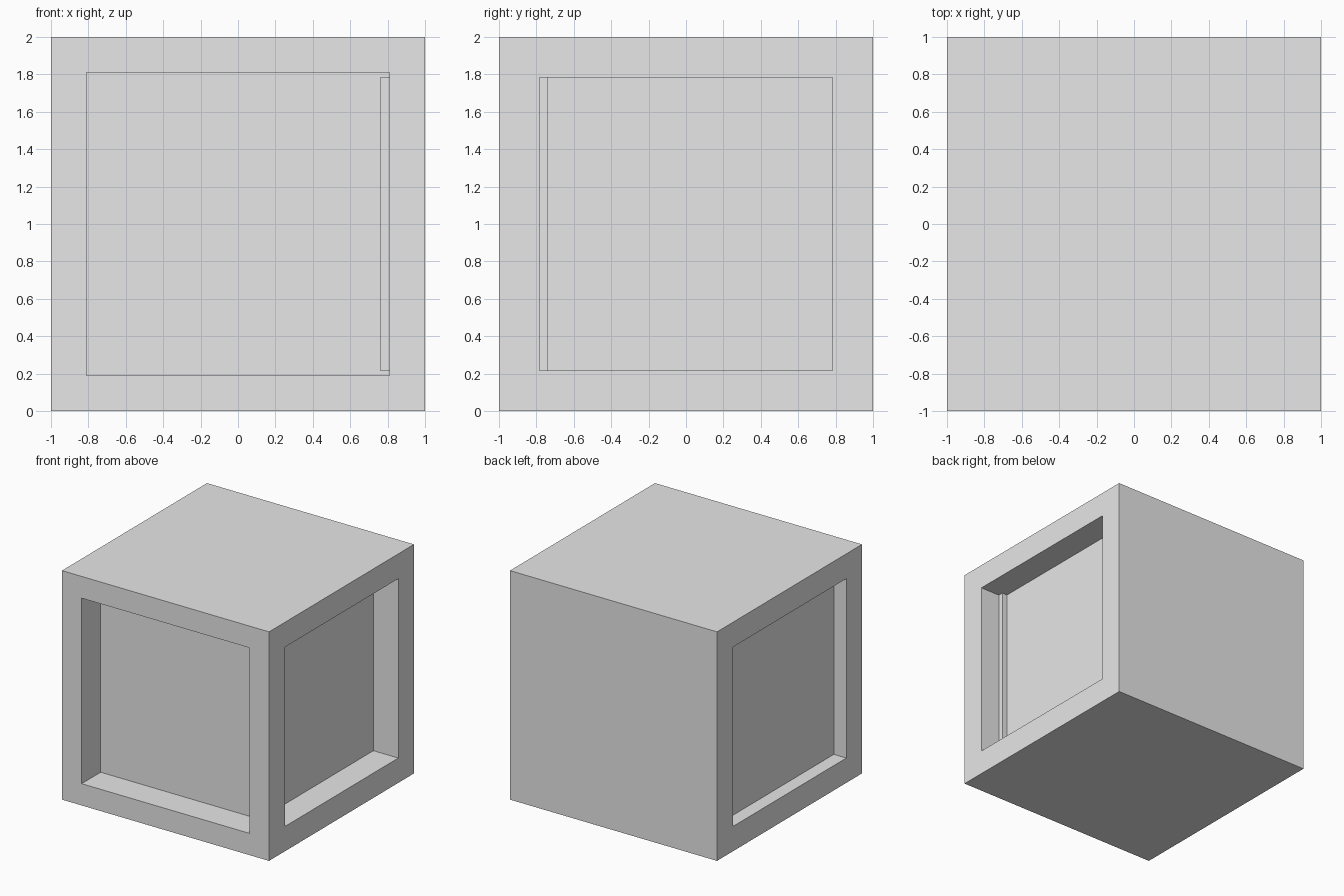
import bpy
import bmesh
from mathutils import Vector

# Remove the default cube
default = bpy.data.objects.get("Cube")
if default:
    bpy.data.objects.remove(default, do_unlink=True)

# Single light grey material
grey = bpy.data.materials.new("light_grey")
grey.use_nodes = True
colour = (0.8, 0.8, 0.8, 1)
grey.diffuse_color = colour
grey.node_tree.nodes["Principled BSDF"].inputs["Base Color"].default_value = colour


def recess(bm, direction, border, depth):
    """Inset the cube side facing a direction and push its panel straight in."""
    direction = Vector(direction)
    bm.normal_update()
    side = max(bm.faces, key=lambda f: f.calc_center_median().dot(direction))
    bmesh.ops.inset_individual(bm, faces=[side], thickness=border, use_even_offset=True)
    panel = bmesh.ops.extrude_discrete_faces(bm, faces=[side])["faces"][0]
    bmesh.ops.translate(bm, verts=panel.verts, vec=-direction * depth)


# Box with recessed panels on the front and both sides
bm = bmesh.new()
bmesh.ops.create_cube(bm, size=2)
recess(bm, (0, -1, 0), 0.19, 0.262)
recess(bm, (1, 0, 0), 0.217, 0.24)
recess(bm, (-1, 0, 0), 0.217, 0.12)
bmesh.ops.translate(bm, verts=bm.verts, vec=(0, 0, 1))

mesh = bpy.data.meshes.new("recessed_box")
bm.to_mesh(mesh)
bm.free()
mesh.materials.append(grey)
box = bpy.data.objects.new("recessed_box", mesh)
bpy.context.collection.objects.link(box)
